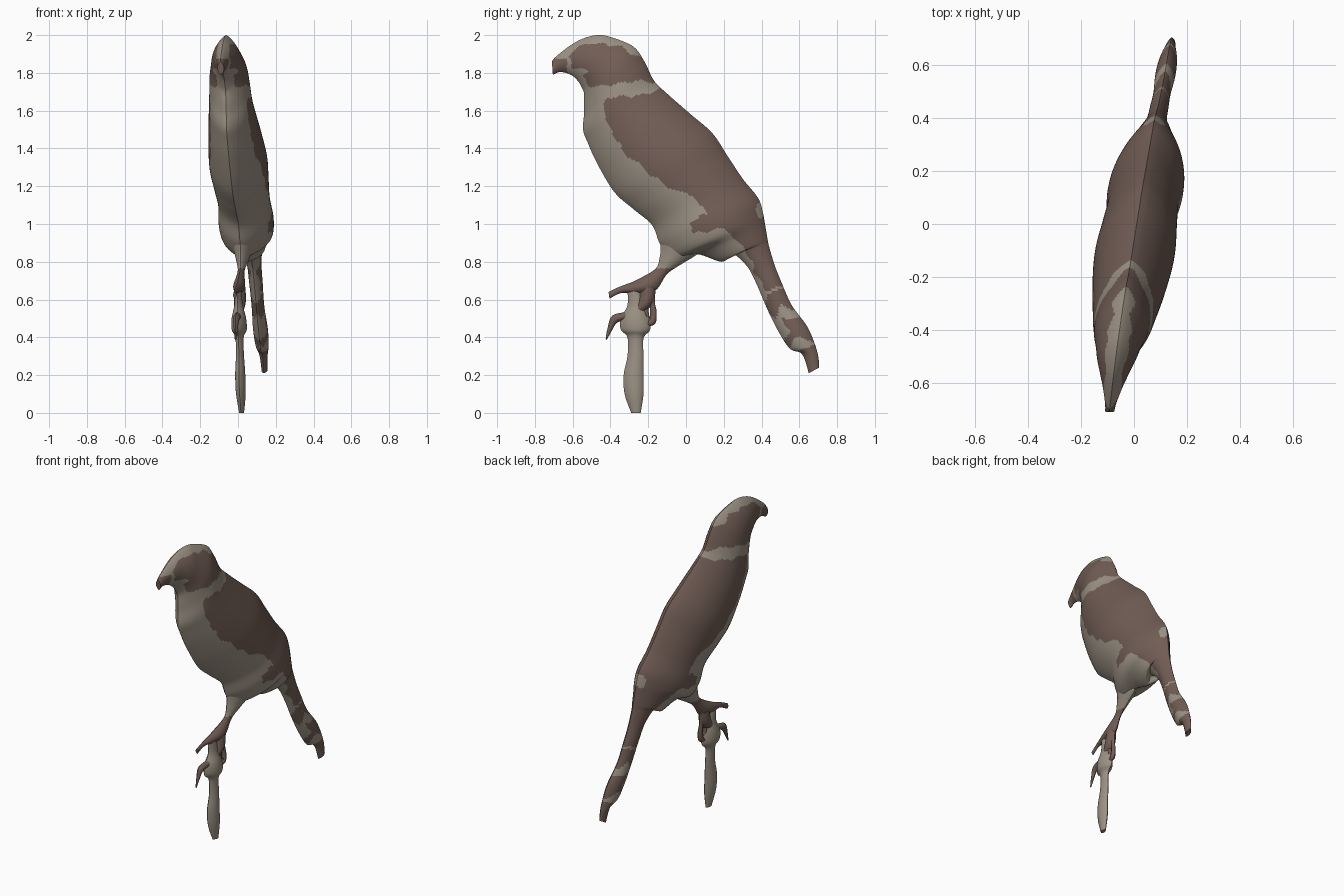
import bpy
import bmesh
import math
from mathutils import Vector

default_cube = bpy.data.objects.get("Cube")
if default_cube:
    bpy.data.objects.remove(default_cube, do_unlink=True)


def make_material(name, colour):
    material = bpy.data.materials.new(name)
    material.use_nodes = True
    material.diffuse_color = colour
    material.node_tree.nodes["Principled BSDF"].inputs["Base Color"].default_value = colour
    return material


LIGHT, DARK = range(2)
materials = [
    make_material("pale taupe plumage", (.33, .285, .23, 1)),
    make_material("dark brown plumage", (.165, .11, .09, 1)),
]


def inside(outline, y, z):
    """Tell whether a side-on point lies within a polygon."""
    result = False
    for index, (y_a, z_a) in enumerate(outline):
        y_b, z_b = outline[index - 1]
        if (z_a > z) != (z_b > z) and y < y_a + (z - z_a) * (y_b - y_a) / (z_b - z_a):
            result = not result
    return result


def smooth_stations(stations, steps):
    """Pass a smooth spline through the list of chords."""
    rows = [Vector(station) for station in stations]
    rows = [rows[0]] + rows + [rows[-1]]
    result = []
    for a, b, c, d in zip(rows, rows[1:], rows[2:], rows[3:]):
        for step in range(steps):
            t = step / steps
            result.append(b + (c - a) * (t / 2)
                          + (a * 2 - b * 5 + c * 4 - d) * (t * t / 2)
                          + (b * 3 - a - c * 3 + d) * (t ** 3 / 2))
    result.append(rows[-1])
    return result


def middle_plane(y, z):
    """The whole figure is turned slightly about its upright axis."""
    return .135 * y + .055 - .028 * z


def lens_loft(name, stations, rule, steps=4, columns=8, fullness=.5):
    """Loft sharp-edged lens sections between back and front outline points."""
    mesh = bpy.data.meshes.new(name)
    bm = bmesh.new()
    rings = []
    for row in smooth_stations(stations, steps):
        back, front = Vector(row[:2]), Vector(row[2:])
        half_width = (back - front).length / 2 * fullness
        ring = []
        for index in range(columns * 2):
            side = 1 if index < columns else -1
            t = 1 - 2 * abs(index - (0 if side > 0 else columns * 2)) / columns
            y, z = (back + front) / 2 + (back - front) / 2 * t
            bulge = half_width * max(0, 1 - t * t) ** .85
            ring.append(bm.verts.new((middle_plane(y, z) + side * bulge, y, z)))
        rings.append(ring)
    for ring, following in zip(rings, rings[1:]):
        for index in range(columns * 2):
            other = index - 1
            bm.faces.new((ring[other], ring[index], following[index], following[other]))
    bm.faces.new(rings[0])
    bm.faces.new(rings[-1])
    bmesh.ops.recalc_face_normals(bm, faces=bm.faces)
    for face in bm.faces:
        centre = face.calc_center_median()
        face.material_index = rule(centre.y, centre.z)
    bm.to_mesh(mesh)
    bm.free()
    for material in materials:
        mesh.materials.append(material)
    part = bpy.data.objects.new(name, mesh)
    bpy.context.collection.objects.link(part)
    bpy.ops.object.select_all(action="DESELECT")
    part.select_set(True)
    bpy.context.view_layer.objects.active = part
    bpy.ops.object.shade_smooth_by_angle(angle=math.radians(40))
    return part


# Plumage patches, drawn side-on as (y, z)
face_patch = [(-.62, 1.89), (-.57, 1.94), (-.51, 1.96), (-.35, 1.94), (-.22, 1.87),
              (-.1, 1.74), (-.25, 1.76), (-.38, 1.74), (-.43, 1.73), (-.51, 1.73),
              (-.55, 1.78), (-.51, 1.81), (-.6, 1.83)]
wing_patch = [(-.42, 1.67), (-.25, 1.68), (-.1, 1.72), (.2, 1.6), (.6, 1.1), (.6, .69),
              (.42, .65), (.36, .75), (.35, .81), (.28, .9), (.23, .96), (.15, .98),
              (.1, .95), (.03, .96), (.02, 1), (.1, 1.055), (.09, 1.09), (.02, 1.155),
              (-.11, 1.2), (-.22, 1.29), (-.34, 1.39), (-.4, 1.51), (-.44, 1.6)]
tail_patches = [
    [(.43, .64), (.6, .66), (.6, .54), (.51, .57), (.47, .5), (.41, .55)],
    [(.5, .5), (.7, .5), (.7, .38), (.58, .4), (.55, .35), (.52, .38), (.55, .44)],
    [(.6, .33), (.66, .36), (.75, .37), (.75, .2), (.6, .2)],
]
dark_patches = [face_patch, wing_patch] + tail_patches


def plumage(y, z):
    beak = y < -.63 and z < 1.875
    rump_spot = math.hypot((y - .395) * 2, z - 1.075) < .045
    ragged_y = y + .006 * math.sin(z * 70)
    ragged_z = z + .006 * math.sin(y * 60)
    patched = any(inside(patch, ragged_y, ragged_z) for patch in dark_patches)
    return DARK if beak or (patched and not rump_spot) else LIGHT


def shank_colour(y, z):
    return DARK if z < .765 else LIGHT


def all_dark(y, z):
    return DARK


def all_light(y, z):
    return LIGHT


# Head, body and tail: each chord runs from the back edge to the front edge
lens_loft("body", [
    (-.71, 1.86, -.705, 1.79),
    (-.69, 1.885, -.665, 1.805),
    (-.62, 1.94, -.61, 1.79),
    (-.55, 1.98, -.575, 1.76),
    (-.47, 2, -.55, 1.72),
    (-.4, 1.99, -.54, 1.69),
    (-.28, 1.94, -.54, 1.64),
    (-.22, 1.86, -.54, 1.58),
    (-.17, 1.76, -.545, 1.5),
    (-.1, 1.69, -.52, 1.43),
    (.02, 1.585, -.47, 1.32),
    (.14, 1.48, -.38, 1.17),
    (.22, 1.36, -.28, 1.08),
    (.3, 1.24, -.18, .995),
    (.38, 1.14, -.135, .89),
    (.405, 1.07, -.06, .82),
    (.42, .99, .06, .84),
    (.43, .93, .19, .8),
    (.44, .88, .24, .845),
    (.47, .78, .32, .78),
    (.51, .68, .37, .69),
    (.56, .57, .43, .55),
    (.64, .46, .49, .43),
    (.68, .37, .55, .34),
    (.7, .3, .615, .31),
    (.705, .24, .65, .21),
], plumage, steps=9, columns=48)

# Leg tapering from the feathered thigh to the front toe
lens_loft("leg", [
    (.2, .95, -.15, 1),
    (.06, .84, -.135, .89),
    (-.02, .79, -.14, .82),
    (-.1, .735, -.165, .76),
    (-.16, .65, -.27, .7),
    (-.25, .63, -.32, .68),
    (-.34, .635, -.37, .66),
    (-.405, .605, -.41, .64),
], shank_colour, steps=8, columns=20)

# Gripping toes, as chords from the inner edge to the outer edge
toes = {
    "lower_toe": [(-.16, .66, -.24, .67), (-.18, .57, -.26, .59), (-.28, .5, -.31, .54),
                  (-.36, .48, -.39, .515), (-.39, .44, -.415, .45), (-.42, .385, -.425, .395)],
    "rear_toe": [(-.21, .65, -.16, .68), (-.195, .58, -.165, .59), (-.19, .53, -.155, .53),
                 (-.2, .49, -.165, .47), (-.24, .47, -.22, .455)],
    "inner_toe": [(-.25, .64, -.2, .65), (-.235, .56, -.2, .56), (-.22, .52, -.19, .5),
                  (-.175, .505, -.17, .49)],
}
for toe_name, chords in toes.items():
    lens_loft(toe_name, chords, all_dark, steps=6, columns=10, fullness=.75)

# Upright perch held by the foot
lens_loft("perch", [
    (-.24, .65, -.31, .65),
    (-.22, .57, -.31, .57),
    (-.195, .5, -.345, .5),
    (-.19, .44, -.345, .44),
    (-.225, .395, -.31, .4),
    (-.225, .3, -.31, .3),
    (-.225, .2, -.33, .2),
    (-.225, .1, -.325, .1),
    (-.24, 0, -.29, 0),
], all_light, steps=6, columns=16)
